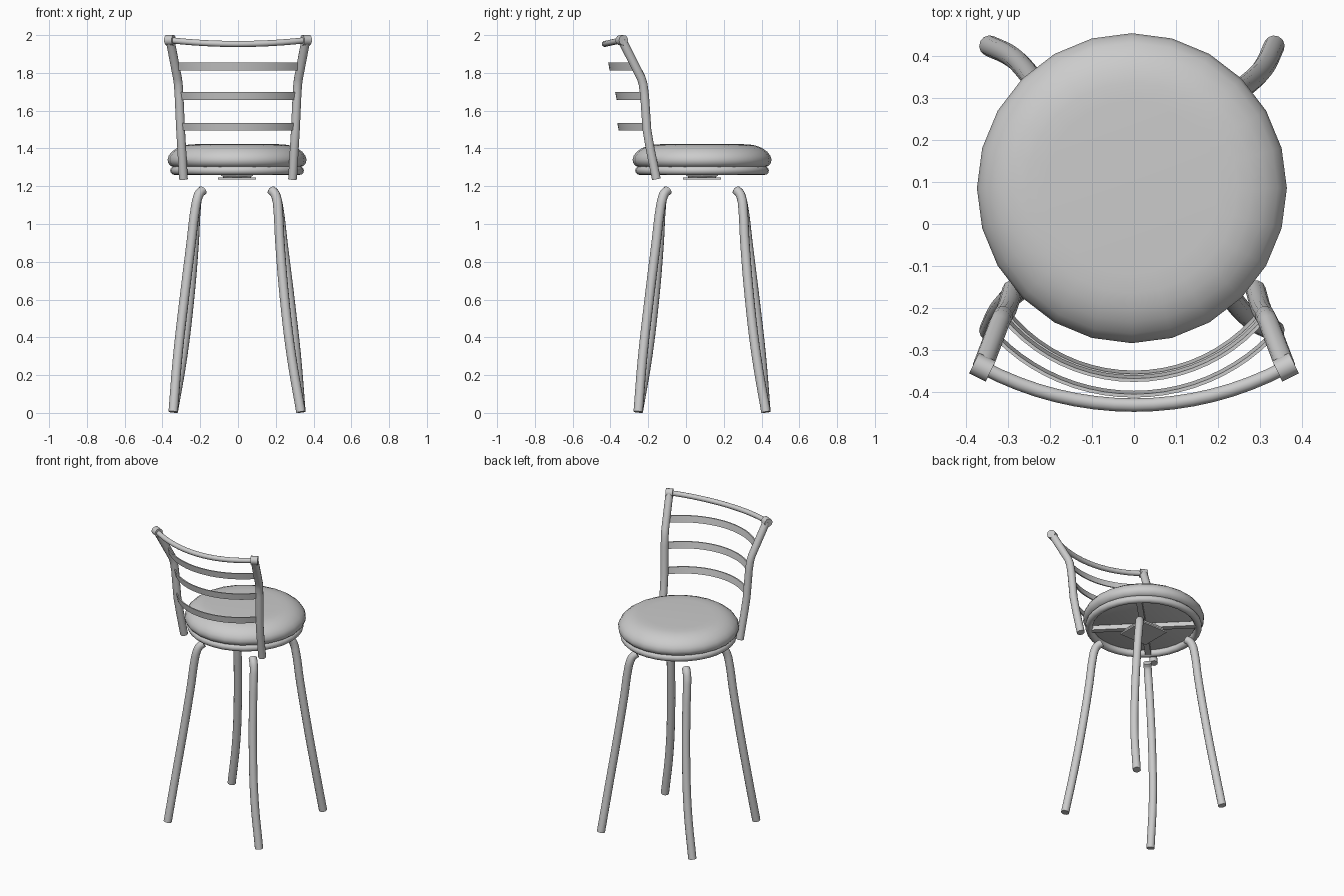
import bpy, bmesh, math
from mathutils import Vector, Matrix

if "Cube" in bpy.data.objects:
    bpy.data.objects.remove(bpy.data.objects["Cube"])

CX, CY = -0.005, 0.085   # seat axis


def smooth(ob, deg=40):
    bpy.ops.object.select_all(action='DESELECT')
    ob.select_set(True)
    bpy.context.view_layer.objects.active = ob
    if ob.type == 'CURVE':
        bpy.ops.object.convert(target='MESH')
    bpy.ops.object.shade_smooth_by_angle(angle=math.radians(deg))
    return bpy.context.object


def add(name, data):
    ob = bpy.data.objects.new(name, data)
    bpy.context.collection.objects.link(ob)
    return ob


def tube(name, pts, r, curved=False):
    cu = bpy.data.curves.new(name, 'CURVE')
    cu.dimensions = '3D'
    cu.bevel_depth = r
    cu.bevel_resolution = 4
    cu.use_fill_caps = True
    if curved:
        cu.resolution_u = 5
        sp = cu.splines.new('BEZIER')
        sp.bezier_points.add(len(pts) - 1)
        for b, p in zip(sp.bezier_points, pts):
            b.co = p
            b.handle_left_type = b.handle_right_type = 'AUTO'
    else:
        sp = cu.splines.new('POLY')
        sp.points.add(len(pts) - 1)
        for b, p in zip(sp.points, pts):
            b.co = (*p, 1)
    return smooth(add(name, cu))


def from_bm(name, bm, deg=40):
    bmesh.ops.recalc_face_normals(bm, faces=bm.faces)
    me = bpy.data.meshes.new(name)
    bm.to_mesh(me)
    bm.free()
    return smooth(add(name, me), deg)


def lathe(name, prof, n=24, closed=False):
    bm = bmesh.new()
    rings = []
    for r, z in prof:
        rings.append([bm.verts.new((CX + r * math.cos(2 * math.pi * i / n),
                                    CY + r * math.sin(2 * math.pi * i / n), z)) for i in range(n)])
    pairs = list(zip(rings, rings[1:]))
    if closed:
        pairs.append((rings[-1], rings[0]))
    else:
        bm.faces.new(rings[0])
        bm.faces.new(rings[-1])
    for a, b in pairs:
        for i in range(n):
            j = (i + 1) % n
            bm.faces.new((a[i], a[j], b[j], b[i]))
    return from_bm(name, bm)


def box(name, size, loc, rot=0):
    bm = bmesh.new()
    m = Matrix.Translation(loc) @ Matrix.Rotation(rot, 4, 'Z') @ Matrix.Diagonal((*size, 1))
    bmesh.ops.create_cube(bm, size=1, matrix=m)
    return from_bm(name, bm)


def arc(xe, ye, ym, n=16):
    # circular arc in plan as (x, y, outward normal)
    s = ye - ym
    R = (xe * xe + s * s) / (2 * s)
    a = math.asin(xe / R)
    out = []
    for i in range(n + 1):
        t = -a + 2 * a * i / n
        out.append((R * math.sin(t), ym + R - R * math.cos(t), Vector((math.sin(t), -math.cos(t), 0))))
    return out


# Cushion, rim ring
lathe("seat_cushion", [(0.335, 1.300), (0.352, 1.308), (0.364, 1.322), (0.368, 1.340), (0.362, 1.361),
                       (0.346, 1.382), (0.318, 1.402), (0.285, 1.415), (0.25, 1.421), (0.205, 1.423)])
lathe("seat_ring", [(0.331 + 0.023 * math.cos(k * math.pi / 6), 1.283 + 0.023 * math.sin(k * math.pi / 6))
                    for k in range(12)], 32, True)

# Underside cross bars and swivel plates
for i, a in enumerate((45, 135)):
    box(f"cross_bar_{i + 1}", (0.65, 0.035, 0.03), (CX, CY, 1.28), math.radians(a))
box("swivel_top_plate", (0.17, 0.17, 0.012), (CX, CY, 1.26))
lathe("swivel_bearing", [(0.07, 1.243), (0.08, 1.256)])
box("swivel_bottom_plate", (0.2, 0.2, 0.01), (CX, CY, 1.24))

# Four slightly swirled legs
leg = [(0.338, 0, 0.005), (0.301, 0.013, 0.3), (0.266, 0.014, 0.6), (0.235, 0.008, 0.9),
       (0.219, 0.002, 1.08), (0.211, 0, 1.13), (0.199, 0, 1.162), (0.182, 0, 1.178)]
for i in range(4):
    rot = Matrix.Rotation(i * math.pi / 2, 3, 'Z')
    tube(f"leg_{i + 1}", [rot @ Vector((m + s, m - s, z)) + Vector((CX, CY, 0)) for m, s, z in leg], 0.025, True)

# Back uprights and top joint sleeves
rail = arc(0.36, -0.34, -0.43)
tx = Vector((rail[1][0] - rail[0][0], rail[1][1] - rail[0][1], 0)).normalized()
for side, sx in (("left", -1), ("right", 1)):
    pts = [(0.289, -0.157, 1.238), (0.298, -0.19, 1.40), (0.304, -0.207, 1.50), (0.312, -0.219, 1.68),
           (0.316, -0.227, 1.74), (0.321, -0.238, 1.775), (0.359, -0.338, 1.972)]
    tube(f"back_upright_{side}", [(sx * x, y, z) for x, y, z in pts], 0.024)
    c = Vector((sx * 0.36, -0.34, 1.973))
    d = Vector((-sx * tx.x, tx.y, 0)) * 0.022
    tube(f"top_joint_{side}", [c - d, c + d], 0.027)

# Curved top rail, dipping in the middle
tube("top_rail", [(x, y, 1.953 + 0.02 * (x / 0.36) ** 2) for x, y, _ in rail], 0.016)

# Flat curved back slats
for i, (z, xe, ye, ym) in enumerate(((1.833, 0.325, -0.268, -0.404), (1.678, 0.311, -0.219, -0.367),
                                     (1.515, 0.304, -0.208, -0.356))):
    bm = bmesh.new()
    rows = []
    for x, y, nrm in arc(xe, ye, ym, 20):
        row = []
        for t, h in ((-1, -1), (1, -1), (1, 1), (-1, 1)):
            p = Vector((x, y, z + h * 0.021)) + nrm * (t * 0.004 + h * 0.004)
            row.append(bm.verts.new(p))
        rows.append(row)
    for a, b in zip(rows, rows[1:]):
        for k in range(4):
            bm.faces.new((a[k], a[(k + 1) % 4], b[(k + 1) % 4], b[k]))
    bm.faces.new(rows[0])
    bm.faces.new(rows[-1])
    from_bm(f"back_slat_{i + 1}", bm)
